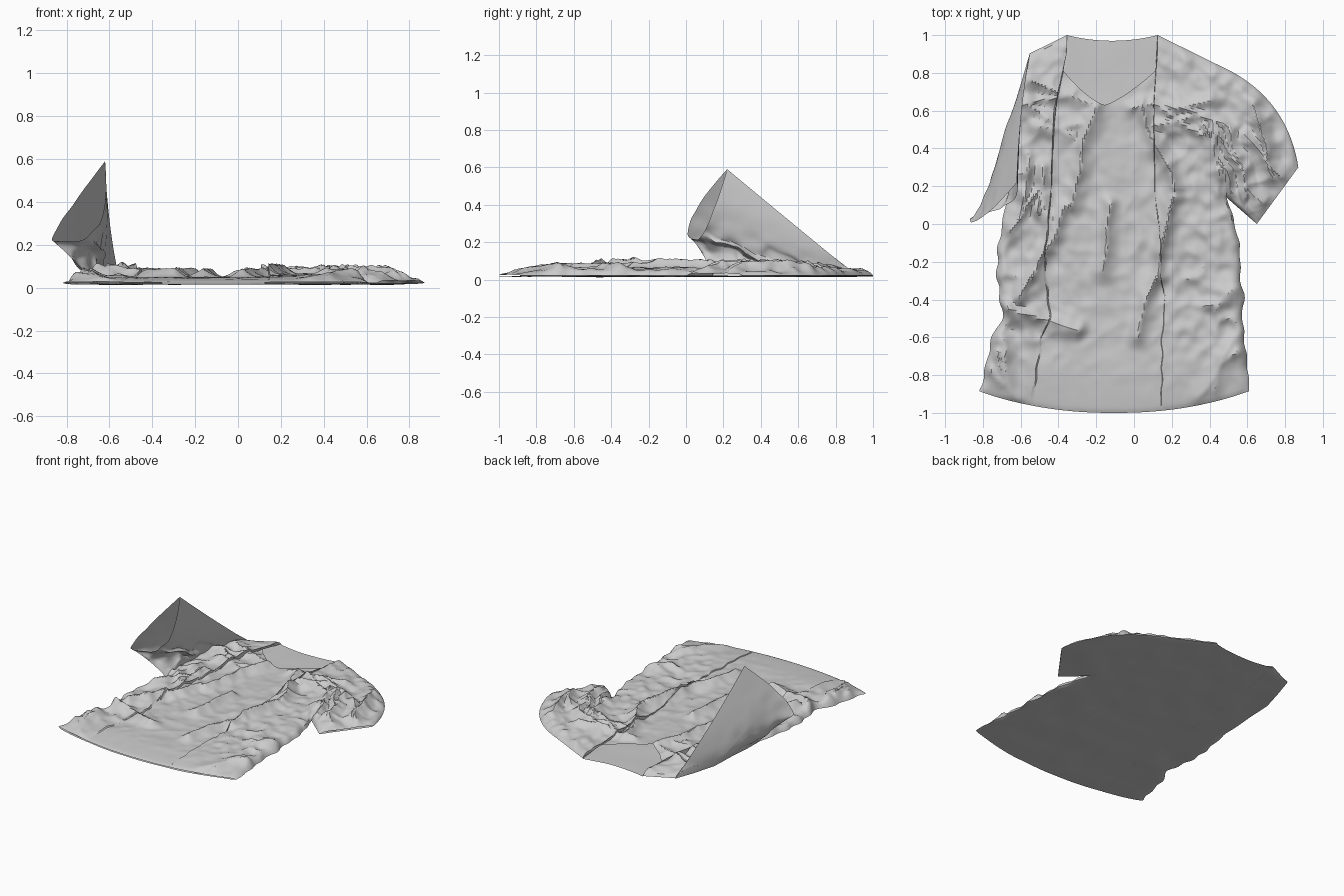
import bpy, bmesh, random
from mathutils import Vector, noise

if "Cube" in bpy.data.objects:
    bpy.data.objects.remove(bpy.data.objects["Cube"])

random.seed(4)
MID = -.115                      # centre line of the shirt
ARMPIT, TOP_L, TOP_R = .14, .91, .84

# side outlines, (y, x)
LEFT = [(-.87, -.82), (-.45, -.70), (-.15, -.73), (ARMPIT, -.67), (.6, -.64), (TOP_L, -.55)]
RIGHT = [(-.9, .61), (-.45, .575), (-.1, .56), (ARMPIT, .49), (TOP_R, .45)]

# main fold ridges as segments; the rest are scattered below
MAIN = [(.04, .62, .22, .2), (.22, .15, .12, -.2), (.12, -.2, .02, -.6), (-.2, .62, -.33, .1),
        (-.36, .1, -.6, -.4), (-.13, .1, -.16, -.25), (-.7, -.45, -.3, -.55)]
FOLDS = [(.055, .09, Vector(m[:2]), Vector(m[2:])) for m in MAIN]


def scatter(count, centre, spread, direction, height):
    for _ in range(count):
        a = Vector(centre) + Vector((random.uniform(-1, 1) * spread, random.uniform(-1, 1) * spread))
        d = Vector(direction) + Vector((random.uniform(-.08, .08), random.uniform(-.08, .08)))
        FOLDS.append((height, .08, a - d, a + d))


scatter(4, (.3, .65), .13, (.14, -.03), .04)      # right chest
scatter(4, (-.45, .62), .12, (.13, -.02), .035)   # left chest
scatter(6, (.56, .35), .14, (.04, -.16), .045)    # right armpit
scatter(4, (-.55, .15), .12, (.05, .15), .04)     # left armpit
scatter(2, (.48, -.4), .06, (.1, .02), .03)       # right waist
scatter(2, (.48, -.78), .05, (.03, .08), .03)     # right hem corner
scatter(3, (-.66, -.8), .05, (.04, -.08), .035)   # left hem corner


def interp(table, x):
    if x <= table[0][0]:
        return table[0][1]
    for (a, p), (b, q) in zip(table, table[1:]):
        if x <= b:
            return p + (q - p) * (x - a) / (b - a)
    return table[-1][1]


def ramp(d, width=.06):
    return max(0, min(1, d / width)) ** .5


def seg_dist(p, a, b):
    d = b - a
    t = max(0, min(1, (p - a).dot(d) / d.length_squared))
    return (p - a - d * t).length


def crumple(x, y, z=0, scale=6):
    return noise.noise(Vector((x * scale, y * scale, z * scale + 3)))


def front_z(x, y, e):
    p = Vector((x + .03 * crumple(x, y, 1), y + .03 * crumple(x, y, 2)))
    h = max(height * max(0, 1 - seg_dist(p, a, b) / w) ** 1.8 for height, w, a, b in FOLDS)
    busy = .5 + min(1, abs(x - MID) * 2)           # more crumpled toward the sides
    calm = max(.15, min(1, (y + 1) * 2))           # smooth near the hem
    h += .016 * busy * calm * (.5 - abs(crumple(x, y, 0, 7)) * 1.6 + .5 * crumple(x, y, 0, 17))
    return .022 + e * (.03 + h)


def back_z(x, y):
    return .016 + .006 * crumple(x, y, 5, 5)


def make_part(name, func, us, vs, flip):
    """Front and back layer of one part, welded along shared seams."""
    bm = bmesh.new()
    for front in (True, False):
        grid = [[bm.verts.new(func(u, v, front)) for u in us] for v in vs]
        for r, q in zip(grid, grid[1:]):
            for i in range(len(us) - 1):
                f = [r[i], r[i + 1], q[i + 1], q[i]]
                bm.faces.new(f if front != flip else f[::-1])
    bmesh.ops.remove_doubles(bm, verts=bm.verts, dist=.0005)
    me = bpy.data.meshes.new(name)
    bm.to_mesh(me)
    bm.free()
    ob = bpy.data.objects.new(name, me)
    bpy.context.collection.objects.link(ob)
    bpy.context.view_layer.objects.active = ob
    ob.select_set(True)
    bpy.ops.object.shade_smooth_by_angle(angle=.6)
    ob.select_set(False)


# --- body: front and back panels, joined at the side seams ---
def top_edge(x, front):
    a = abs(x - MID)
    if a >= .2399:
        return 1 - .16 * (a - .24) / .325
    if front:
        return .63 + .18 * (a / .235) ** 1.3
    return .97 + .03 * (a / .24) ** 2


def body(s, t, front):
    xt = s - .55
    top = top_edge(xt, front)
    hem = -1 + .115 * abs((s - .5) * 2) ** 2.2
    y = hem + (top - hem) * t
    lo, hi = interp(LEFT, y), interp(RIGHT, y)
    if y < ARMPIT:
        wob = .03 * min(1, (ARMPIT - y) * 8)
        lo += wob * crumple(-1, y, 0, 9)
        hi += wob * crumple(1, y, 0, 9)
    x = lo + (hi - lo) * s
    side = max(ramp(min(x - lo, hi - x), .04), ramp(y - ARMPIT))
    shoulder = .8 if abs(xt - MID) < .24 else ramp(top - y)
    z = back_z(x, y)
    if front:
        return x, y, front_z(x, y, side * shoulder * (.12 + .88 * ramp(y - hem, .2)))
    return x, y, z + (.022 - z) * (1 - side * shoulder)


knots = [MID + .55 + k for k in (-.24, -.235, .235, .24)]
make_part("shirt_body", body, sorted([i / 110 for i in range(111)] + knots),
          [j / 130 for j in range(131)], False)


def armhole(table, top, v, front):
    """Seam point on the body edge, from armpit to shoulder."""
    y = ARMPIT + (top - ARMPIT) * v
    x = interp(table, y)
    e = ramp((top - ARMPIT) * v) * ramp((top - ARMPIT) * (1 - v))
    z = back_z(x, y)
    return Vector((x, y, front_z(x, y, e) if front else z + (.022 - z) * (1 - e)))


# --- flat right sleeve ---
def right_sleeve(u, v, front):
    a = armhole(RIGHT, TOP_R, v, front).xy
    c = Vector((.65, 0)).lerp(Vector((.87, .3)), v)
    p = a.lerp(c, u) + Vector((.3, .22)) * u * (1 - u) * v * v
    e = ramp(v * .7) * ramp((1 - v) * .7) * (1 - .75 * u ** 5)
    z = back_z(*p)
    return p.x, p.y, front_z(*p, e) if front else z + (.022 - z) * (1 - e)


# --- raised left sleeve: two curved sheets sharing the lower and top edges ---
LOW, RIDGE = Vector((-.75, .11, .12)), Vector((-.61, .58, .29))
CUFF, PEAK = Vector((-.865, .03, .22)), Vector((-.62, .22, .59))
BELLY = {True: Vector((-.60, .4, .10)), False: Vector((-.80, .4, .06))}
CUFF_MID = {True: Vector((-.58, .09, .15)), False: Vector((-.85, -.05, .29))}


def quad(a, b, c, t):
    return a * (1 - t) ** 2 + b * 2 * t * (1 - t) + c * t * t


def left_sleeve(u, v, front):
    p = quad(armhole(LEFT, TOP_L, v, front), quad(LOW, BELLY[front], RIDGE, v),
             quad(CUFF, CUFF_MID[front], PEAK, v), u)
    # crumpling gathers at the armpit side and fades toward the peak
    k = (1 - v) ** 1.5 * min(1, u * 5) * (1 - u * .4) * ramp(v, .15)
    n = Vector([crumple(p.x, p.y, p.z + i * 2, 11) for i in range(3)])
    p += n * (.06 if front else .03) * k
    if front:   # pleat running along the sleeve
        p.x += .15 * max(0, 1 - abs(v - .45 + .1 * u) / .08) * u * (1 - u)
    return p


across, along = [i / 50 for i in range(51)], [j / 60 for j in range(61)]
make_part("right_sleeve", right_sleeve, across, along, False)
make_part("left_sleeve", left_sleeve, across, along, True)
